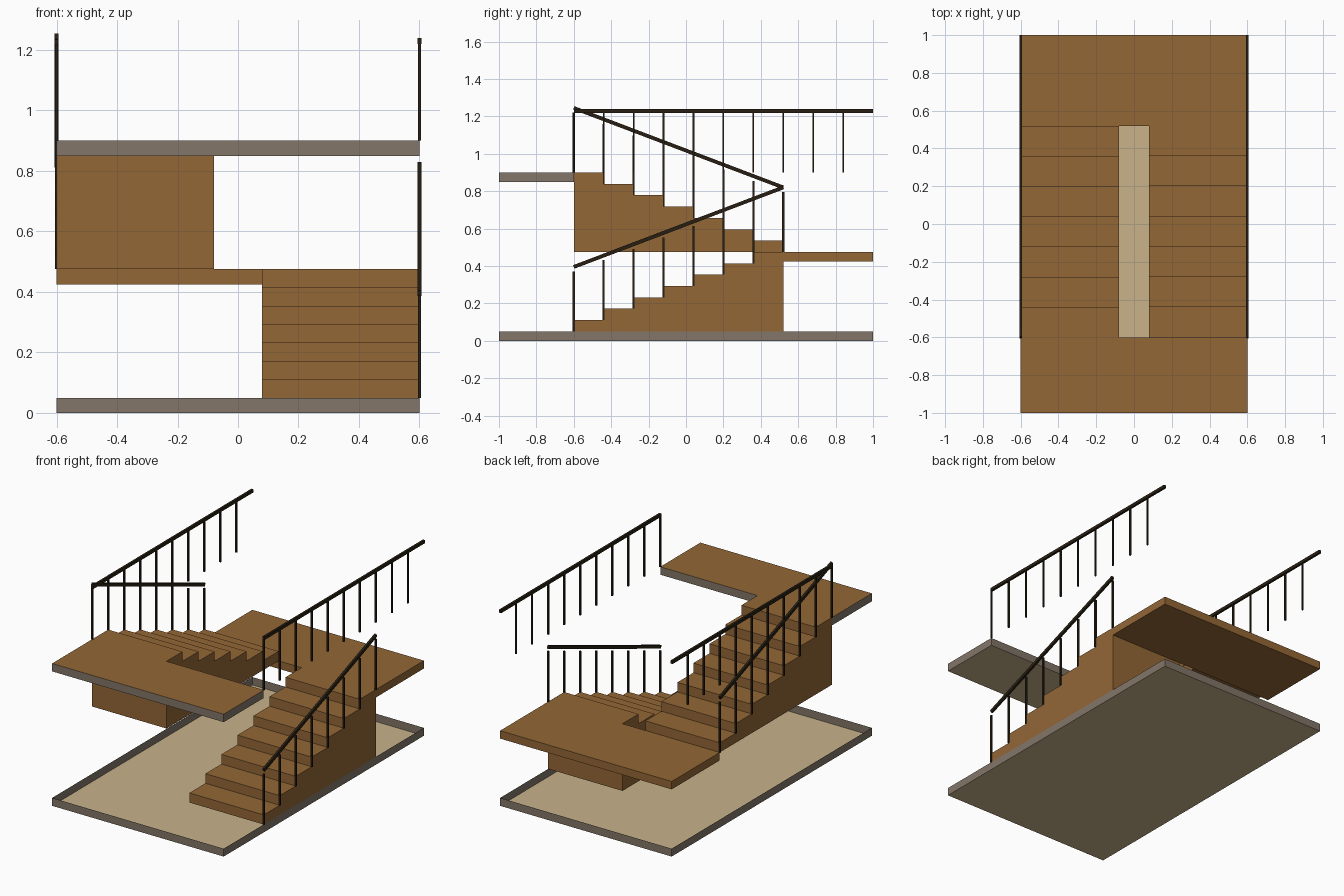
import bpy, bmesh, math
from mathutils import Vector

if "Cube" in bpy.data.objects:
    bpy.data.objects.remove(bpy.data.objects["Cube"])


def srgb(r, g, b):
    def f(c):
        c /= 255
        return c / 12.92 if c <= 0.04045 else ((c + 0.055) / 1.055) ** 2.4
    return (f(r), f(g), f(b), 1)


def material(name, rgb):
    m = bpy.data.materials.new(name)
    m.diffuse_color = srgb(*rgb)
    m.use_nodes = True
    m.node_tree.nodes["Principled BSDF"].inputs["Base Color"].default_value = m.diffuse_color
    return m


WOOD = material("brown_wood", (147, 103, 54))
TAN = material("tan_floor", (200, 178, 138))
GREY = material("grey_edge", (130, 118, 104))
DARK = material("dark_rail", (40, 31, 18))

W = 0.6                        # half width
Y0, Y1 = -0.6, 0.52            # flight ends
N = 7                          # steps per flight
RUN = (Y1 - Y0) / N
Z0, Z1, Z2 = 0.05, 0.475, 0.9  # floor levels
RISE = (Z1 - Z0) / N


def finish(name, bm, mats):
    me = bpy.data.meshes.new(name)
    bm.normal_update()
    bm.to_mesh(me)
    bm.free()
    for m in mats:
        me.materials.append(m)
    ob = bpy.data.objects.new(name, me)
    bpy.context.collection.objects.link(ob)
    return ob


def add_box(bm, lo, hi):
    lo, hi = Vector(lo), Vector(hi)
    verts = bmesh.ops.create_cube(bm, size=1)["verts"]
    for v in verts:
        v.co = Vector(((lo[i] + hi[i]) / 2 + v.co[i] * (hi[i] - lo[i]) for i in range(3)))


def slab(name, lo, hi, mats, open_top=False):
    """Box whose materials are (side, top, bottom)."""
    bm = bmesh.new()
    add_box(bm, lo, hi)
    bm.normal_update()
    for f in list(bm.faces):
        if f.normal.z > 0.5:
            f.material_index = 1
            if open_top:
                bm.faces.remove(f)
        elif f.normal.z < -0.5:
            f.material_index = 2
    return finish(name, bm, mats)


def flight(name, x0, x1, z, y_start, direction):
    """Solid sawtooth stair profile extruded across its width."""
    pts = [(y_start, z)]
    for i in range(N):
        top = z + (i + 1) * RISE
        pts += [(y_start + direction * i * RUN, top),
                (y_start + direction * (i + 1) * RUN, top)]
    pts.append((y_start + direction * N * RUN, z))
    bm = bmesh.new()
    face = bm.faces.new([bm.verts.new((x0, y, h)) for y, h in pts])
    ext = bmesh.ops.extrude_face_region(bm, geom=[face])["geom"]
    for v in ext:
        if isinstance(v, bmesh.types.BMVert):
            v.co.x = x1
    bmesh.ops.recalc_face_normals(bm, faces=bm.faces)
    return finish(name, bm, [WOOD])


def handrail(name, x, ya, za, yb, zb, w=0.014, t=0.02):
    """Straight bar between two points in a plane of constant x."""
    bm = bmesh.new()
    length = math.hypot(yb - ya, zb - za)
    add_box(bm, (-w / 2, -length / 2, -t / 2), (w / 2, length / 2, t / 2))
    ob = finish(name, bm, [DARK])
    ob.location = (x, (ya + yb) / 2, (za + zb) / 2)
    ob.rotation_euler.x = math.atan2(zb - za, yb - ya)


def balusters(name, x, feet, w):
    bm = bmesh.new()
    for y, z in feet:
        add_box(bm, (x - w / 2, y - w / 2, z), (x + w / 2, y + w / 2, z + 0.32))
    finish(name, bm, [DARK])


# Ground tray (open on top) and landings
slab("ground_floor", (-W, -1, 0), (W, 1, Z0), [GREY, TAN, TAN], open_top=True)
slab("middle_landing", (-W, Y1, Z1 - 0.05), (W, 1, Z1), [WOOD, WOOD, WOOD])
slab("upper_landing", (-W, -1, Z2 - 0.05), (W, Y0, Z2), [GREY, WOOD, TAN])

# Two stair flights
flight("lower_flight", 0.08, W, Z0, Y0, 1)
flight("upper_flight", -W, -0.08, Z1, Y1, -1)

# Sloped railings along the flights
H = 0.345
handrail("lower_handrail", W, Y0, Z0 + H, Y1, Z1 + H)
handrail("upper_handrail", -W, Y0, Z2 + H, Y1, Z1 + H)
balusters("lower_balusters", W, [(Y0 + i * RUN, Z0 + i * RISE) for i in range(N + 1)], 0.011)
balusters("upper_balusters", -W, [(Y1 - i * RUN, Z1 + i * RISE) for i in range(N + 1)], 0.011)

# Level railings at the upper storey
for side, x in (("left", -W), ("right", W)):
    handrail(side + "_level_handrail", x, Y0, Z2 + 0.329, 1, Z2 + 0.329)
    balusters(side + "_level_balusters", x, [(Y0 + i * RUN, Z2) for i in range(10)], 0.009)
